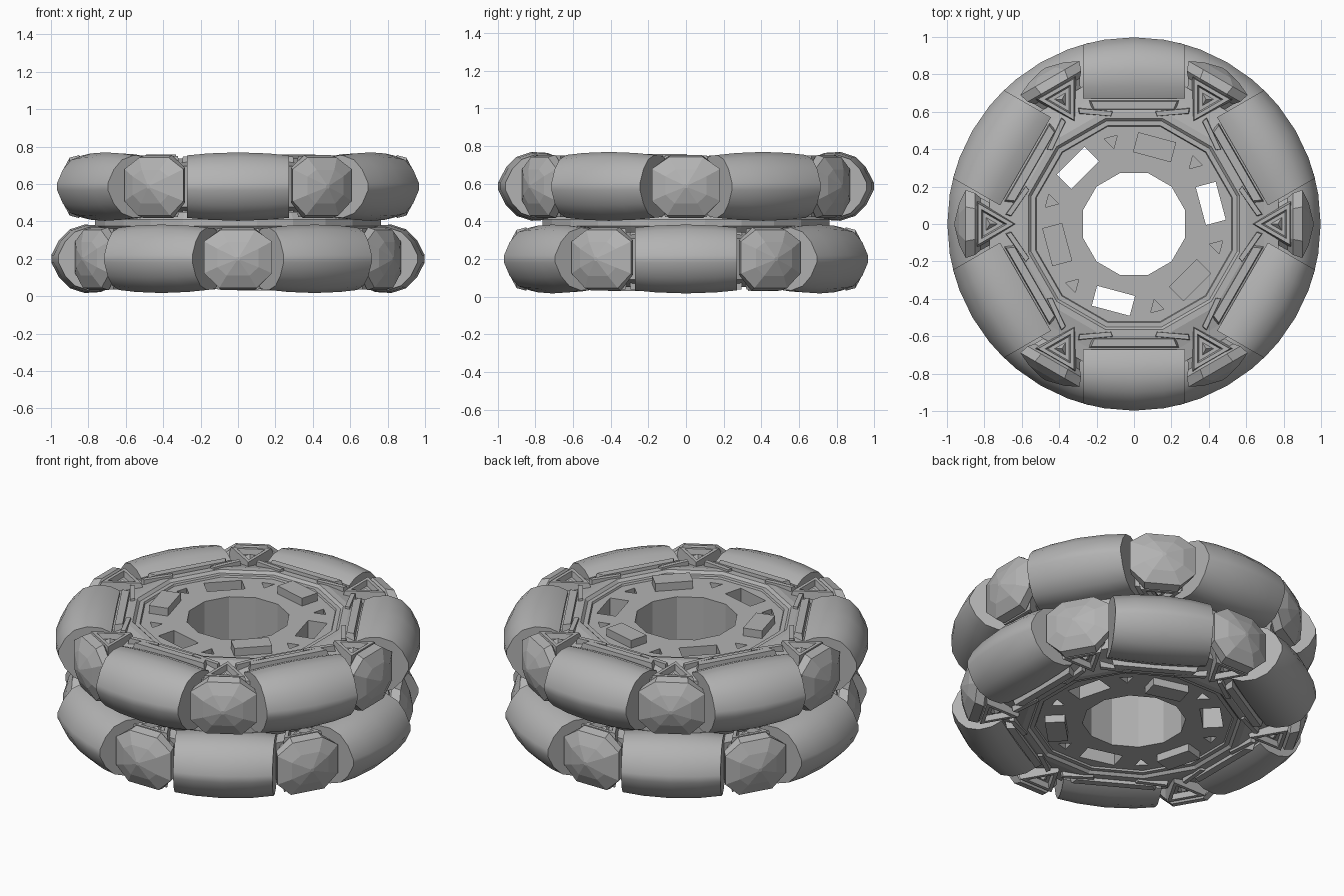
import bpy, bmesh, math
from mathutils import Matrix, Vector

if "Cube" in bpy.data.objects:
    bpy.data.objects.remove(bpy.data.objects["Cube"], do_unlink=True)

grey = bpy.data.materials.new("mid_grey")
grey.use_nodes = True
COLOR = (0.45, 0.45, 0.45, 1)
grey.diffuse_color = COLOR
grey.node_tree.nodes["Principled BSDF"].inputs["Base Color"].default_value = COLOR


def loft(name, rings, matrix=Matrix(), closed=False, smooth=0):
    """Skin equal-length rings of points; cap the ends unless closed."""
    bm = bmesh.new()
    rows = [[bm.verts.new(matrix @ Vector(p)) for p in ring] for ring in rings]
    n = len(rows[0])
    pairs = list(zip(rows, rows[1:]))
    if closed:
        pairs.append((rows[-1], rows[0]))
    else:
        bm.faces.new(rows[0])
        bm.faces.new(rows[-1])
    for a, b in pairs:
        for i in range(n):
            j = (i + 1) % n
            bm.faces.new((a[i], a[j], b[j], b[i]))
    bmesh.ops.remove_doubles(bm, verts=bm.verts, dist=0.0001)
    bmesh.ops.recalc_face_normals(bm, faces=bm.faces)
    mesh = bpy.data.meshes.new(name)
    bm.to_mesh(mesh)
    bm.free()
    mesh.materials.append(grey)
    obj = bpy.data.objects.new(name, mesh)
    bpy.context.collection.objects.link(obj)
    if smooth:
        bpy.ops.object.select_all(action='DESELECT')
        obj.select_set(True)
        bpy.context.view_layer.objects.active = obj
        bpy.ops.object.shade_smooth_by_angle(angle=math.radians(smooth))
    return obj


def polygon(n, r, z, start=0.0, x=0.0):
    return [(x + r * math.cos(start + math.tau * i / n),
             r * math.sin(start + math.tau * i / n), z) for i in range(n)]


def lathe(name, profile, matrix=Matrix(), n=12):
    rings = []
    for i in range(n):
        a = math.tau * (i + 0.5) / n
        rings.append([(r * math.cos(a), r * math.sin(a), z) for r, z in profile])
    return loft(name, rings, matrix, closed=True)


def spin(degrees, z=0.0):
    return Matrix.Translation((0, 0, z)) @ Matrix.Rotation(math.radians(degrees), 4, 'Z')


def mirrored(half):
    """Complete a profile by reflecting it below its middle plane."""
    return half + [(r, -z) for r, z in reversed(half) if z > 0]


def prism(name, ring, low, high, angle):
    return loft(name, [[(x, y, z) for x, y, _ in ring] for z in (low, high)], spin(angle))


MID = 0.393       # plane between the two tyres
OFFSET = 0.193    # tyre centre above and below that plane

# Hub drum with a faceted bore
hub = lathe("hub", [(0.283, 0.075), (0.58, 0.075), (0.58, 0.71), (0.283, 0.71)])

# Filling between the tyres
lathe("spacer_ring", [(0.56, 0.34), (0.74, 0.34), (0.77, 0.375), (0.77, 0.41),
                      (0.74, 0.45), (0.56, 0.45)], n=24)

# Windows alternate with raised blocks; small triangular holes sit between
cutters = []
window = [(0.37, -0.105, 0), (0.48, -0.105, 0), (0.48, 0.105, 0), (0.37, 0.105, 0)]
triangle = polygon(3, 0.042, 0, math.pi, 0.46)
for k in range(6):
    angle = 15 + 60 * k
    if k % 2 == 0:
        cutters.append(prism("window_cutter", window, -0.1, 0.9, angle))
    else:
        prism(f"hub_block_{k // 2 + 1}", window, 0.03, 0.757, angle)
    cutters.append(prism("triangle_cutter", triangle, -0.1, 0.2, angle + 30))
    cutters.append(prism("triangle_cutter", triangle, 0.58, 0.9, angle + 30))

bpy.context.view_layer.objects.active = hub
for obj in cutters:
    mod = hub.modifiers.new("hole", 'BOOLEAN')
    mod.operation = 'DIFFERENCE'
    mod.solver = 'EXACT'
    mod.object = obj
    bpy.ops.object.modifier_apply(modifier=mod.name)
for obj in cutters:
    bpy.data.objects.remove(obj, do_unlink=True)


def long_tread(name, matrix):
    """Barrel-shaped block with parallel ends."""
    tip = 0.998
    half = [(0.67, 0.15), (0.735, 0.178), (0.82, 0.183), (0.9, 0.157),
            (0.957, 0.1), (tip, 0.02)]
    rings = []
    for t in (-0.272, -0.16, 0.0, 0.16, 0.272):
        drop = tip - math.sqrt(tip ** 2 - t * t)
        flat = 1 - 1.2 * t * t
        rings.append([(r - drop * (r - 0.67) / 0.328, t, z * flat) for r, z in mirrored(half)])
    return loft(name, rings, matrix, smooth=30)


def short_tread(name, matrix):
    """Wedge block whose outer face comes to a shallow point."""
    stations = [(0.6, 0.03, 0.12), (0.67, 0.06, 0.125), (0.82, 0.14, 0.125),
                (0.85, 0.165, 0.168), (0.9, 0.182, 0.155), (0.935, 0.11, 0.09),
                (0.96, 0.01, 0.01)]
    rings = []
    for r, w, h in stations:
        rings.append([(r, sy * w, sz * h) for sy, sz in
                      ((1, 0.6), (0.5, 1), (-0.5, 1), (-1, 0.6),
                       (-1, -0.5), (-0.55, -1), (0.55, -1), (1, -0.5))])
    return loft(name, rings, matrix)


def triangle_frame(name, matrix, side):
    """Raised triangular rim with a sunken floor and a small central pyramid."""
    steps = [(0.15, 0.09), (0.128, 0.163), (0.09, 0.163), (0.075, 0.132),
             (0.04, 0.132), (0.001, 0.155)]
    rings = [polygon(3, r, side * z, math.pi, 0.77) for r, z in steps]
    return loft(name, rings, matrix)


def bar(name, matrix, r, width, length, low, high):
    """Chord bar with slanted ends."""
    rings = [[(r - width, s * length, low), (r + width, s * length * 1.08, low),
              (r + width * 0.7, s * length, high), (r - width * 0.7, s * length * 0.92, high)]
             for s in (-1, 1)]
    return loft(name, rings, matrix)


rim = mirrored([(0.53, 0.1), (0.545, 0.135), (0.57, 0.135), (0.585, 0.15), (0.62, 0.15),
                (0.66, 0.14), (0.72, 0.125), (0.80, 0.11)])

for label, side, turn in (("upper", 1, 0), ("lower", -1, 30)):
    z = MID + side * OFFSET
    lathe(label + "_rim", rim, spin(turn, z))
    for k in range(6):
        short_at = spin(turn + 60 * k, z)
        long_at = spin(turn + 60 * k + 30, z)
        long_tread(f"{label}_long_tread_{k + 1}", long_at)
        short_tread(f"{label}_short_tread_{k + 1}", short_at)
        for face, s in (("top", 1), ("bottom", -1)):
            triangle_frame(f"{label}_{face}_triangle_frame_{k + 1}", short_at, s)
            bar(f"{label}_{face}_rim_bar_{k + 1}", long_at, 0.635, 0.03, 0.23, s * 0.1, s * 0.165)
            # Angled struts beside each triangle
            for hand in (-1, 1):
                strut_at = short_at @ Matrix.Translation((0.62, hand * 0.12, 0)) \
                    @ Matrix.Rotation(hand * math.radians(35), 4, 'Z')
                bar(f"{label}_{face}_strut_{k + 1}", strut_at, 0.0, 0.018, 0.09, s * 0.1, s * 0.162)
